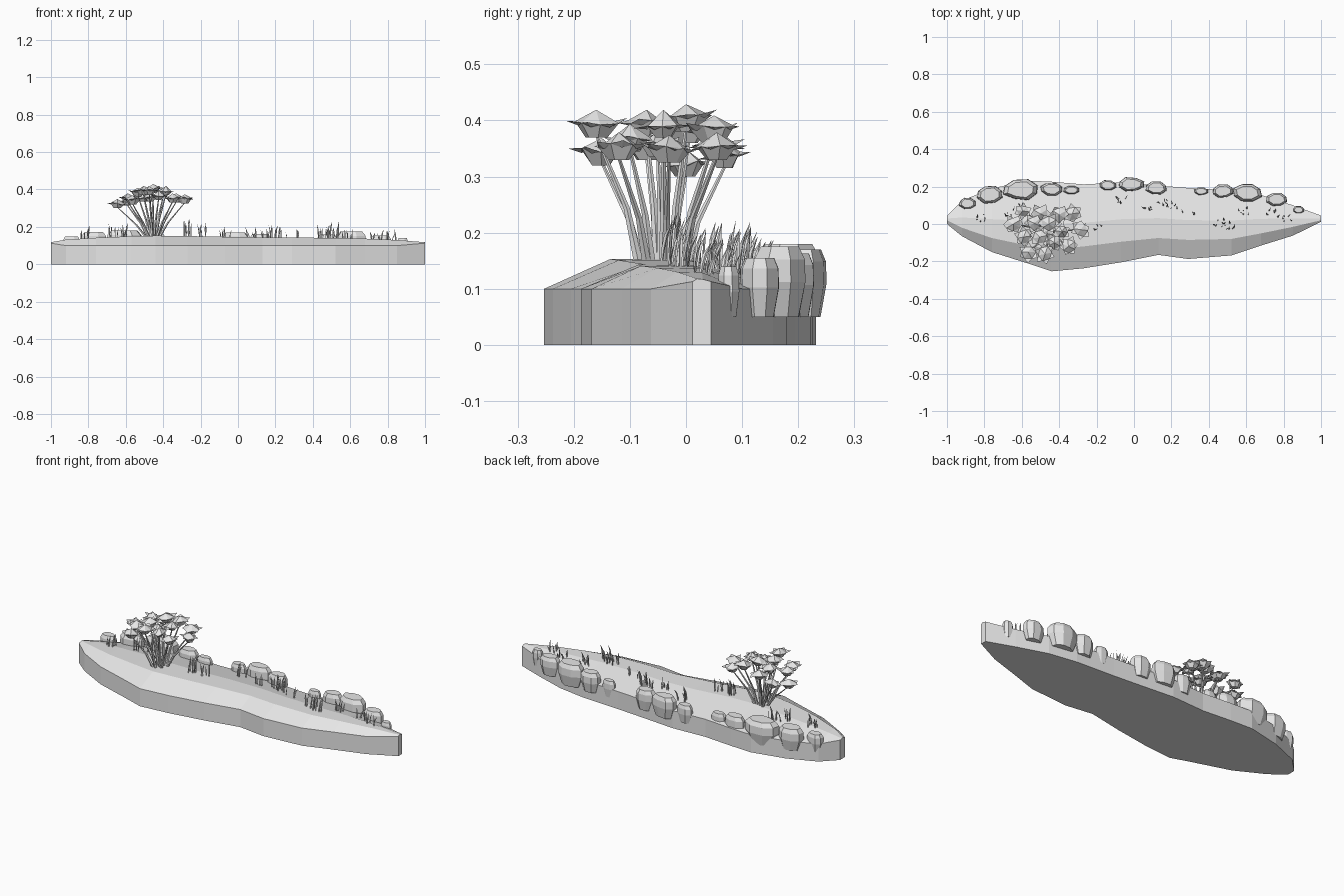
import bpy, bmesh, math, random
from mathutils import Vector

if "Cube" in bpy.data.objects:
    bpy.data.objects.remove(bpy.data.objects["Cube"])

random.seed(7)
stone = bpy.data.materials.new("plain_grey")
stone.diffuse_color = (0.8, 0.8, 0.8, 1)
stone.use_nodes = True
stone.node_tree.nodes["Principled BSDF"].inputs["Base Color"].default_value = stone.diffuse_color


def finish(name, bm):
    bmesh.ops.recalc_face_normals(bm, faces=bm.faces[:])
    me = bpy.data.meshes.new(name)
    bm.to_mesh(me)
    bm.free()
    me.materials.append(stone)
    ob = bpy.data.objects.new(name, me)
    bpy.context.collection.objects.link(ob)
    return ob


def loft(bm, rings):
    """Skin closed rings of points and cap both ends."""
    vs = [[bm.verts.new(p) for p in r] for r in rings]
    n = len(vs[0])
    for a, b in zip(vs, vs[1:]):
        for i in range(n):
            j = (i + 1) % n
            bm.faces.new((a[i], a[j], b[j], b[i]))
    bm.faces.new(vs[0][::-1])
    bm.faces.new(vs[-1])


def tube(bm, pts, radii, sides, flat=1.0, turn=0.0):
    """Upright tapered tube through the points."""
    rings = []
    for p, r in zip(pts, radii):
        ring = []
        for k in range(sides):
            a = 2 * math.pi * k / sides
            u, v = r * math.cos(a), r * flat * math.sin(a)
            ring.append(Vector(p) + Vector((u * math.cos(turn) - v * math.sin(turn),
                                            u * math.sin(turn) + v * math.cos(turn), 0)))
        rings.append(ring)
    loft(bm, rings)


# Island: cross-sections along x (x, front y, crest y, crest z, back y)
sections = [
    (-1.0, 0.0, 0.02, 0.118, 0.045), (-0.92, -0.065, -0.02, 0.132, 0.125),
    (-0.76, -0.15, -0.075, 0.142, 0.19), (-0.57, -0.21, -0.115, 0.15, 0.232),
    (-0.44, -0.253, -0.135, 0.153, 0.226), (-0.27, -0.237, -0.12, 0.151, 0.212),
    (-0.07, -0.205, -0.095, 0.147, 0.222), (0.13, -0.165, -0.075, 0.144, 0.205),
    (0.29, -0.187, -0.085, 0.143, 0.193), (0.52, -0.168, -0.08, 0.141, 0.18),
    (0.68, -0.115, -0.05, 0.137, 0.155), (0.85, -0.062, -0.015, 0.13, 0.1),
    (1.0, 0.012, 0.02, 0.118, 0.045),
]
rings = []
for i, (x, yf, yc, zc, yb) in enumerate(sections):
    end = i in (0, len(sections) - 1)
    rim = 0.113 if end else 0.1
    ym = yc + (yb - yc) * 0.38
    rings.append([(x, yf, 0), (x, yf, rim), (x, yc, zc), (x, ym, zc - 0.001),
                  (x, yb, rim), (x, yb, 0)])
bm = bmesh.new()
loft(bm, rings)
finish("island", bm)


def ground(x, y):
    """Height of the island top."""
    for a, b in zip(sections, sections[1:]):
        if a[0] <= x <= b[0]:
            t = (x - a[0]) / (b[0] - a[0])
            _, yf, yc, zc, yb = [p + (q - p) * t for p, q in zip(a, b)]
            ym = yc + (yb - yc) * 0.38
            if y < yc:
                return 0.1 + (zc - 0.1) * (y - yf) / (yc - yf)
            if y < ym:
                return zc
            return zc + (0.1 - zc) * (y - ym) / (yb - ym)
    return 0.12


# Shore rocks: x, y, half width, half depth, top
rocks = [
    (-0.89, 0.11, 0.048, 0.032, 0.15), (-0.77, 0.158, 0.075, 0.05, 0.172),
    (-0.605, 0.183, 0.095, 0.056, 0.18), (-0.44, 0.187, 0.062, 0.036, 0.16),
    (-0.335, 0.182, 0.044, 0.025, 0.145), (-0.14, 0.207, 0.046, 0.028, 0.15),
    (-0.015, 0.212, 0.072, 0.038, 0.17), (0.12, 0.193, 0.058, 0.036, 0.163),
    (0.36, 0.175, 0.038, 0.021, 0.142), (0.475, 0.175, 0.058, 0.036, 0.16),
    (0.605, 0.168, 0.08, 0.052, 0.175), (0.765, 0.132, 0.058, 0.036, 0.155),
    (0.88, 0.075, 0.032, 0.02, 0.14),
]
for x, y, w, d, top in rocks:
    bm = bmesh.new()
    wob = [random.uniform(0.88, 1.06) for _ in range(8)]
    h = top - 0.05
    rr = []
    for f, s in ((0, 0.72), (0.5, 1.0), (0.82, 0.97), (1, 0.74)):
        rr.append([(x + w * s * k * math.cos(math.pi * (i + 0.5) / 4) * 1.04,
                    y + d * s * k * math.sin(math.pi * (i + 0.5) / 4) * 1.04,
                    0.05 + h * f) for i, k in enumerate(wob)])
    loft(bm, rr)
    finish("shore_rock", bm)

# Tree canopy: centres of the leaf clumps
clumps = [
    (-0.645, 0.0, 0.325), (-0.595, 0.07, 0.34), (-0.59, -0.07, 0.355),
    (-0.565, -0.15, 0.345), (-0.535, 0.005, 0.385), (-0.505, -0.07, 0.395),
    (-0.475, -0.16, 0.395), (-0.455, 0.0, 0.405), (-0.425, -0.1, 0.37),
    (-0.40, 0.05, 0.385), (-0.385, -0.04, 0.395), (-0.35, -0.12, 0.355),
    (-0.33, 0.055, 0.355), (-0.285, -0.03, 0.35), (-0.47, -0.05, 0.36),
    (-0.50, 0.055, 0.36),
]
bm = bmesh.new()
for cx, cy, cz in clumps:
    # Faceted core: low peak above, blunt cup below
    n, r, turn = 6, random.uniform(0.033, 0.042), random.uniform(0, 6)
    rim, low = [], []
    for i in range(n):
        a = turn + 2 * math.pi * i / n
        k = r * random.uniform(0.85, 1.15)
        rim.append(bm.verts.new((cx + k * math.cos(a), cy + k * math.sin(a),
                                 cz + random.uniform(-0.006, 0.006))))
        low.append(bm.verts.new((cx + 0.5 * k * math.cos(a), cy + 0.5 * k * math.sin(a),
                                 cz - 0.025)))
    peak = bm.verts.new((cx, cy, cz + 0.024))
    for i in range(n):
        j = (i + 1) % n
        bm.faces.new((rim[i], rim[j], peak))
        bm.faces.new((low[i], low[j], rim[j], rim[i]))
    bm.faces.new(low[::-1])
    # Pointed leaves around the rim
    for i in range(n):
        p, q = rim[i].co, rim[(i + 1) % n].co
        out = ((p + q) / 2 - Vector((cx, cy, cz))).normalized()
        tip = bm.verts.new((p + q) / 2 + out * random.uniform(0.014, 0.028)
                           + Vector((0, 0, random.uniform(-0.006, 0.008))))
        under = bm.verts.new((p + q) / 2 - Vector((0, 0, 0.006)))
        a, b = bm.verts.new(p), bm.verts.new(q)
        for f in ((a, b, tip), (a, tip, under), (b, under, tip)):
            bm.faces.new(f)
finish("tree_leaves", bm)

# Tree trunks: one leaning stem to each clump
bm = bmesh.new()
for cx, cy, cz in clumps:
    base = Vector((-0.455 + (cx + 0.455) * 0.16, -0.04 + (cy + 0.04) * 0.35, 0.135))
    top = Vector((cx, cy, cz - 0.02))
    mid = base.lerp(top, 0.45) + Vector(((base.x - cx) * 0.08, (base.y - cy) * 0.15, 0))
    tube(bm, (base, mid, top), (0.009, 0.006, 0.003), 5)
finish("tree_trunks", bm)

# Grass tufts: x, y, blade count, height
tufts = [
    (-0.82, 0.03, 6, 0.07), (-0.67, 0.06, 6, 0.08), (-0.60, 0.09, 6, 0.09),
    (-0.26, -0.03, 7, 0.09), (-0.20, -0.02, 5, 0.08), (-0.07, 0.12, 7, 0.075),
    (0.07, 0.09, 5, 0.07), (0.15, 0.105, 7, 0.09), (0.21, 0.09, 6, 0.09),
    (0.29, 0.065, 4, 0.06), (0.46, 0.0, 6, 0.08), (0.51, -0.015, 7, 0.09),
    (0.59, 0.065, 6, 0.07), (0.74, 0.05, 5, 0.06), (0.82, 0.025, 5, 0.06),
]
bm = bmesh.new()
for tx, ty, count, height in tufts:
    for _ in range(count):
        x = tx + random.uniform(-0.03, 0.03)
        y = ty + random.uniform(-0.02, 0.02)
        h = height * random.uniform(0.55, 1.0)
        lx, ly = random.uniform(-0.012, 0.012), random.uniform(0.0, 0.022)
        z = ground(x, y) - 0.008
        pts = [(x, y, z), (x + lx * 0.15, y + ly * 0.15, z + h * 0.4),
               (x + lx * 0.4, y + ly * 0.4, z + h * 0.75), (x + lx, y + ly, z + h + 0.008)]
        tube(bm, pts, (0.0025, 0.004, 0.0042, 0.0004), 4, 0.5, random.uniform(0, 3.1))
finish("grass", bm)
